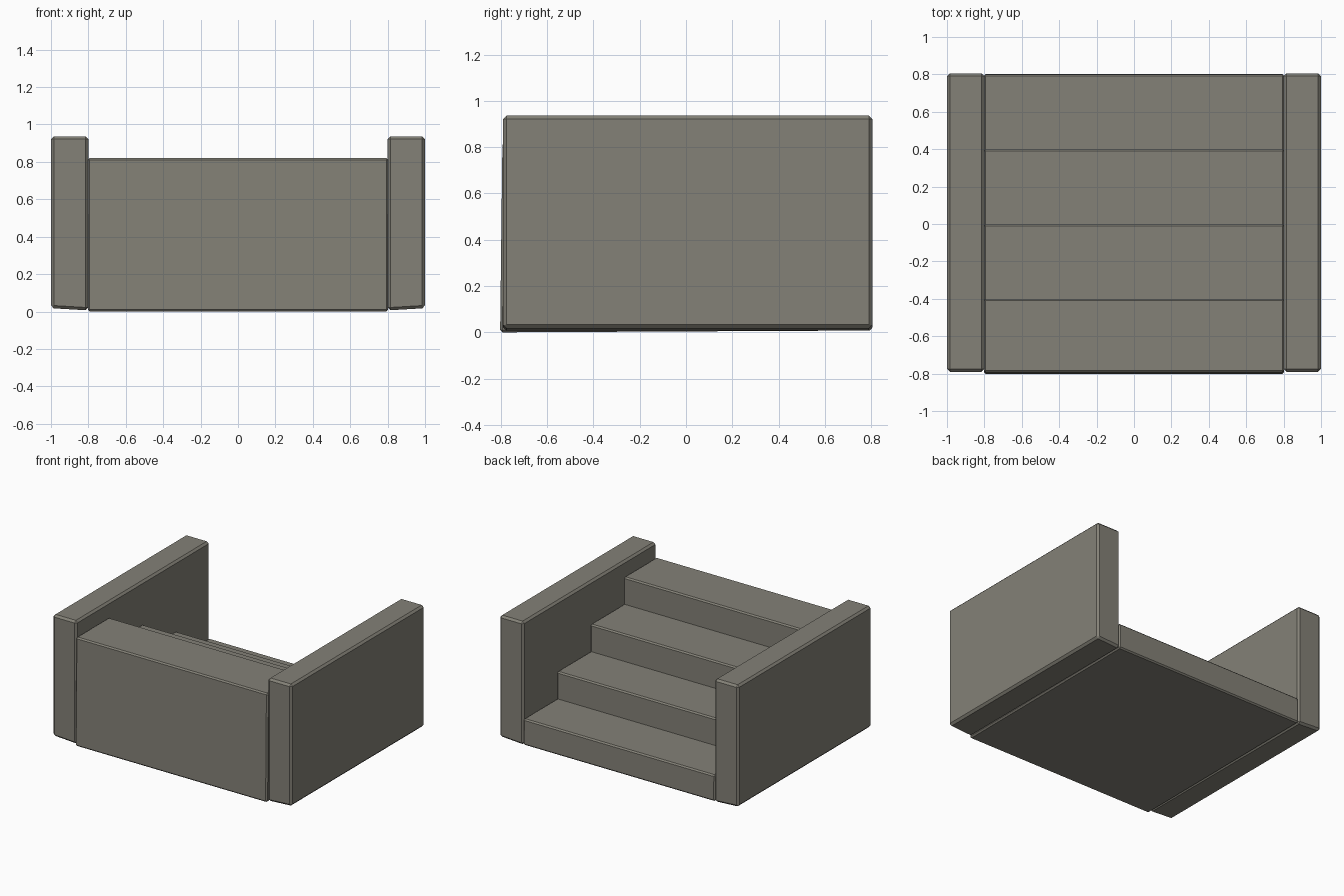
import bpy, bmesh

if "Cube" in bpy.data.objects:
    bpy.data.objects.remove(bpy.data.objects["Cube"])

# Warm dark grey stone
stone = bpy.data.materials.new("stone")
stone.diffuse_color = (0.23, 0.22, 0.185, 1)
stone.use_nodes = True
stone.node_tree.nodes["Principled BSDF"].inputs["Base Color"].default_value = stone.diffuse_color


def finish(name, bm, bevel):
    bmesh.ops.recalc_face_normals(bm, faces=bm.faces)
    # Soften outward edges only, inner corners stay sharp
    weight = bm.edges.layers.float.new("bevel_weight_edge")
    for e in bm.edges:
        e[weight] = 1.0 if e.is_convex else 0.0
    mesh = bpy.data.meshes.new(name)
    bm.to_mesh(mesh)
    bm.free()
    mesh.materials.append(stone)
    obj = bpy.data.objects.new(name, mesh)
    bpy.context.collection.objects.link(obj)
    mod = obj.modifiers.new("worn_edges", 'BEVEL')
    mod.width = bevel
    mod.segments = 1
    mod.limit_method = 'WEIGHT'


# Solid flight of steps: tall at the front, descending to the back
depth, rise = 0.4, 0.205
profile = [(0.803, 0.008), (-0.803, 0.0)]
for i in range(4):
    z = 0.82 - i * rise
    y = -0.793 if i == 0 else -0.8 + i * depth
    profile += [(y, z), (-0.8 + (i + 1) * depth, z)]
bm = bmesh.new()
face = bm.faces.new([bm.verts.new((-0.803, y, z)) for y, z in profile])
ext = bmesh.ops.extrude_face_region(bm, geom=[face])
bmesh.ops.translate(bm, vec=(1.606, 0, 0),
                    verts=[v for v in ext["geom"] if isinstance(v, bmesh.types.BMVert)])
finish("steps", bm, 0.01)

# Parapet walls on both sides, underside rising slightly to the outside
for side, name in ((-1, "left_wall"), (1, "right_wall")):
    bm = bmesh.new()
    bmesh.ops.create_cube(bm, size=1)
    for v in bm.verts:
        outer = v.co.x * side > 0
        y = 0.805 if v.co.y > 0 else -0.79
        z = 0.937 if v.co.z > 0 else (0.018 if outer else 0.006)
        v.co = (side * (1.0 if outer else 0.8), y, z)
    finish(name, bm, 0.015)
